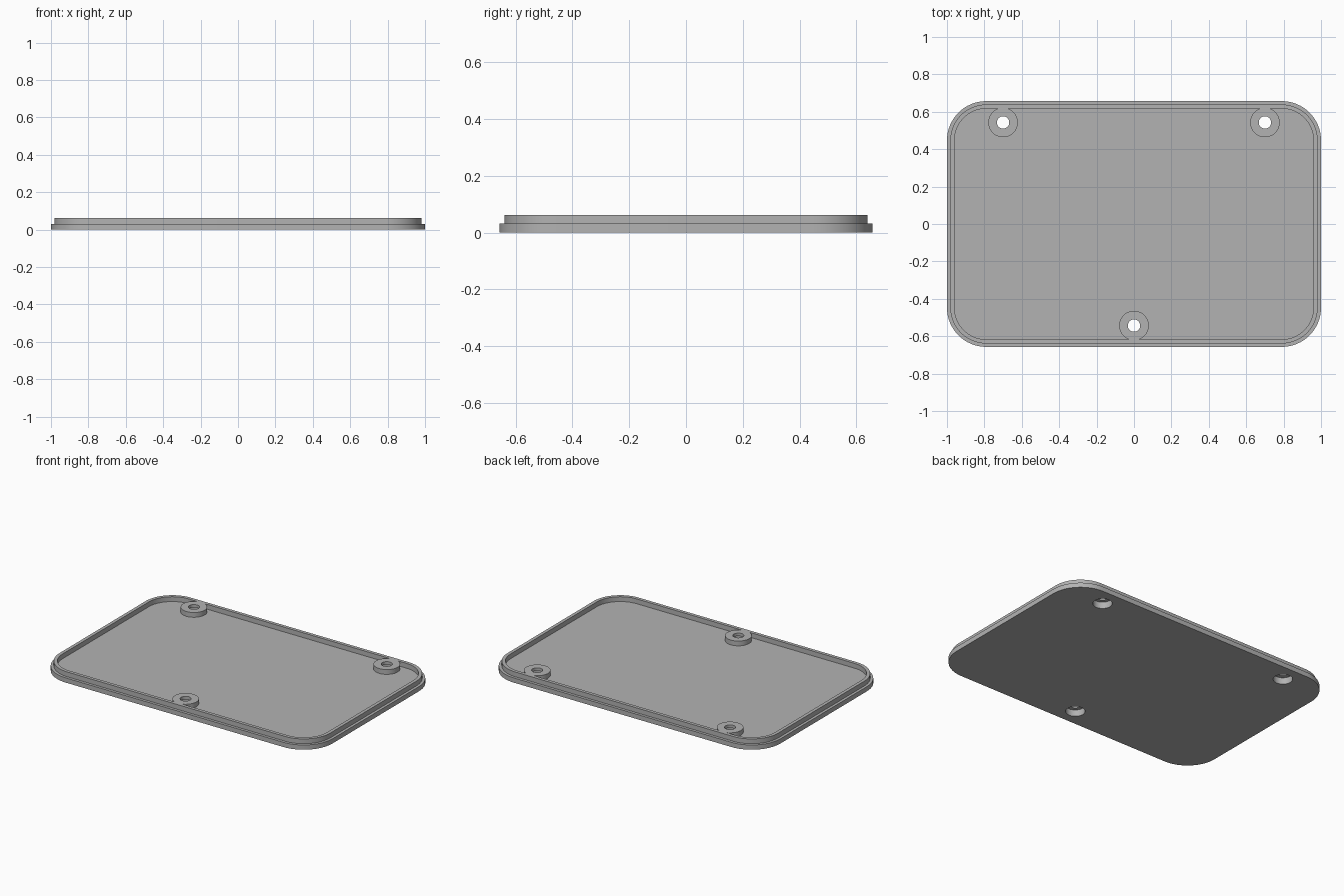
import bpy, bmesh, math

cube = bpy.data.objects.get("Cube")
if cube:
    bpy.data.objects.remove(cube)

# Main sizes
HALF_X, HALF_Y, CORNER = 1.0, 0.657, 0.21
STEP, TOP = 0.031, 0.0625
LIP_OUT, LIP_IN = 0.018, 0.04
BOSSES = [(-0.7, 0.543), (0.7, 0.543), (0, -0.543)]
BOSS_R, SCREW_R, HEAD_R, HEAD_DEPTH = 0.079, 0.033, 0.058, 0.043

grey = bpy.data.materials.new("light_grey")
grey.use_nodes = True
colour = (0.45, 0.45, 0.45, 1)
grey.diffuse_color = colour
grey.node_tree.nodes["Principled BSDF"].inputs["Base Color"].default_value = colour


def prism(name, outline, z0, z1):
    """Extrude a closed outline between two heights."""
    bm = bmesh.new()
    face = bm.faces.new([bm.verts.new((x, y, z0)) for x, y in outline])
    out = bmesh.ops.extrude_face_region(bm, geom=[face])
    for v in out["geom"]:
        if isinstance(v, bmesh.types.BMVert):
            v.co.z = z1
    bmesh.ops.recalc_face_normals(bm, faces=bm.faces)
    mesh = bpy.data.meshes.new(name)
    bm.to_mesh(mesh)
    bm.free()
    mesh.materials.append(grey)
    obj = bpy.data.objects.new(name, mesh)
    bpy.context.collection.objects.link(obj)
    return obj


def rounded_rect(inset, steps=16):
    r = CORNER - inset
    points = []
    for i, (sx, sy) in enumerate([(1, 1), (-1, 1), (-1, -1), (1, -1)]):
        for k in range(steps + 1):
            a = math.pi / 2 * (i + k / steps)
            points.append((sx * (HALF_X - CORNER) + r * math.cos(a),
                           sy * (HALF_Y - CORNER) + r * math.sin(a)))
    return points


def circle(centre, r, n=48):
    return [(centre[0] + r * math.cos(math.tau * k / n),
             centre[1] + r * math.sin(math.tau * k / n)) for k in range(n)]


def combine(target, tool, operation):
    """Apply an exact boolean and discard the tool."""
    mod = target.modifiers.new("combine", "BOOLEAN")
    mod.operation, mod.solver, mod.object = operation, "EXACT", tool
    bpy.context.view_layer.objects.active = target
    bpy.ops.object.modifier_apply(modifier=mod.name)
    bpy.data.objects.remove(tool)


# Stepped plate: wide base with a narrower raised lip
lid = prism("lid", rounded_rect(0), 0, STEP)
combine(lid, prism("lip", rounded_rect(LIP_OUT), STEP / 2, TOP), "UNION")

# Recess inside the lip, leaving the screw bosses standing
recess = prism("recess", rounded_rect(LIP_IN), STEP, TOP * 2)
for centre in BOSSES:
    combine(recess, prism("boss", circle(centre, BOSS_R), 0, TOP), "DIFFERENCE")
# Keep the recess open only up to the lip top above each boss
combine(lid, recess, "DIFFERENCE")

# Screw holes with wide head pockets underneath
for centre in BOSSES:
    combine(lid, prism("screw_hole", circle(centre, SCREW_R), -1, 1), "DIFFERENCE")
    combine(lid, prism("head_pocket", circle(centre, HEAD_R), -1, HEAD_DEPTH), "DIFFERENCE")

# Smooth round walls, crisp edges
bpy.ops.object.select_all(action="DESELECT")
lid.select_set(True)
bpy.context.view_layer.objects.active = lid
bpy.ops.object.shade_smooth_by_angle(angle=math.radians(30))
